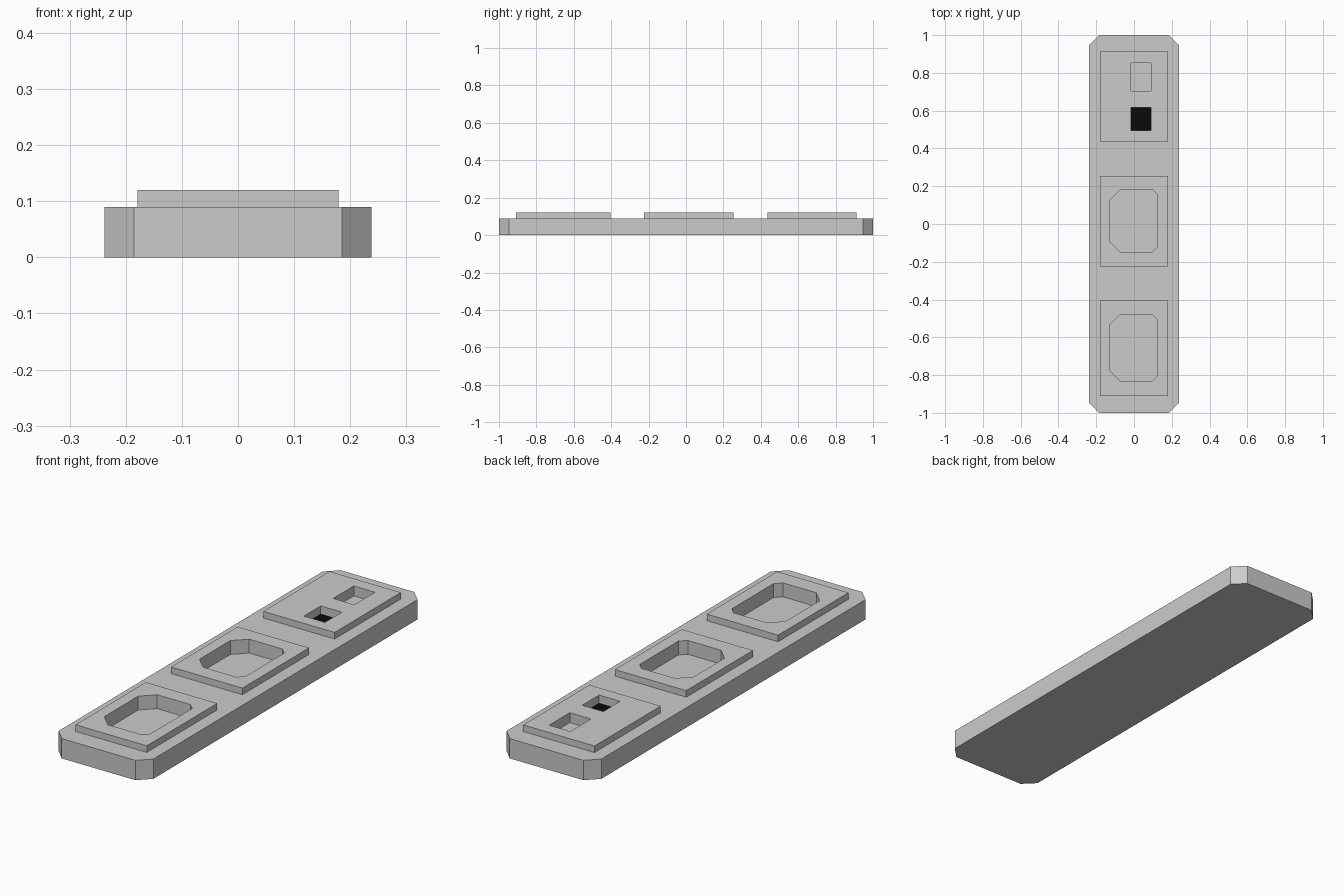
import bpy, bmesh

if "Cube" in bpy.data.objects:
    bpy.data.objects.remove(bpy.data.objects["Cube"])


def prism(name, x0, x1, y0, y1, z0, z1, left=0.0, right=0.0):
    """Upright block; left / right are the corner chamfers on each x side."""
    pts = []
    # corners counter-clockwise: (x, y, sx, sy, chamfer)
    for x, y, sx, sy, c in ((x0, y0, 1, 1, left), (x1, y0, -1, 1, right),
                            (x1, y1, -1, -1, right), (x0, y1, 1, -1, left)):
        if c == 0:
            pts.append((x, y))
            continue
        pair = [(x, y + sy * c), (x + sx * c, y)]
        pts += pair if sx == sy else pair[::-1]
    bm = bmesh.new()
    face = bm.faces.new([bm.verts.new((x, y, z0)) for x, y in pts])
    ext = bmesh.ops.extrude_face_region(bm, geom=[face])["geom"]
    top = [g for g in ext if isinstance(g, bmesh.types.BMVert)]
    bmesh.ops.translate(bm, verts=top, vec=(0, 0, z1 - z0))
    bmesh.ops.recalc_face_normals(bm, faces=bm.faces)
    me = bpy.data.meshes.new(name)
    bm.to_mesh(me)
    bm.free()
    ob = bpy.data.objects.new(name, me)
    bpy.context.collection.objects.link(ob)
    return ob


def combine(body, tool, operation):
    mod = body.modifiers.new(tool.name, "BOOLEAN")
    mod.operation = operation
    mod.solver = "EXACT"
    mod.object = tool
    tool.hide_render = True
    tool.hide_set(True)


# Long base plate with chamfered corners
plate = prism("base_plate", -0.238, 0.238, -1, 1, 0, 0.09, 0.053, 0.053)

# Three raised pads, joined to the plate
for y0, y1 in ((-0.91, -0.405), (-0.224, 0.254), (0.437, 0.912)):
    pad = prism("raised_pad", -0.179, 0.179, y0, y1, 0.04, 0.12)
    combine(plate, pad, "UNION")

# Large eight-sided pockets in the front and middle pads
for y0, y1 in ((-0.833, -0.478), (-0.15, 0.182)):
    cut = prism("pocket_cutter", -0.127, 0.124, y0, y1, 0.057, 0.2, 0.056, 0.028)
    combine(plate, cut, "DIFFERENCE")

# Two small square pockets in the rear pad
for y0, y1, floor in ((0.705, 0.853, 0.075), (0.495, 0.616, 0.075)):
    cut = prism("slot_cutter", -0.016, 0.09, y0, y1, floor, 0.2)
    combine(plate, cut, "DIFFERENCE")

# Black window at the bottom of the nearer small pocket
window = prism("black_window", -0.016, 0.09, 0.495, 0.616, 0.07, 0.083)
black = bpy.data.materials.new("black")
black.diffuse_color = (0.003, 0.003, 0.003, 1)
black.use_nodes = True
black.node_tree.nodes["Principled BSDF"].inputs["Base Color"].default_value = black.diffuse_color
window.data.materials.append(black)
